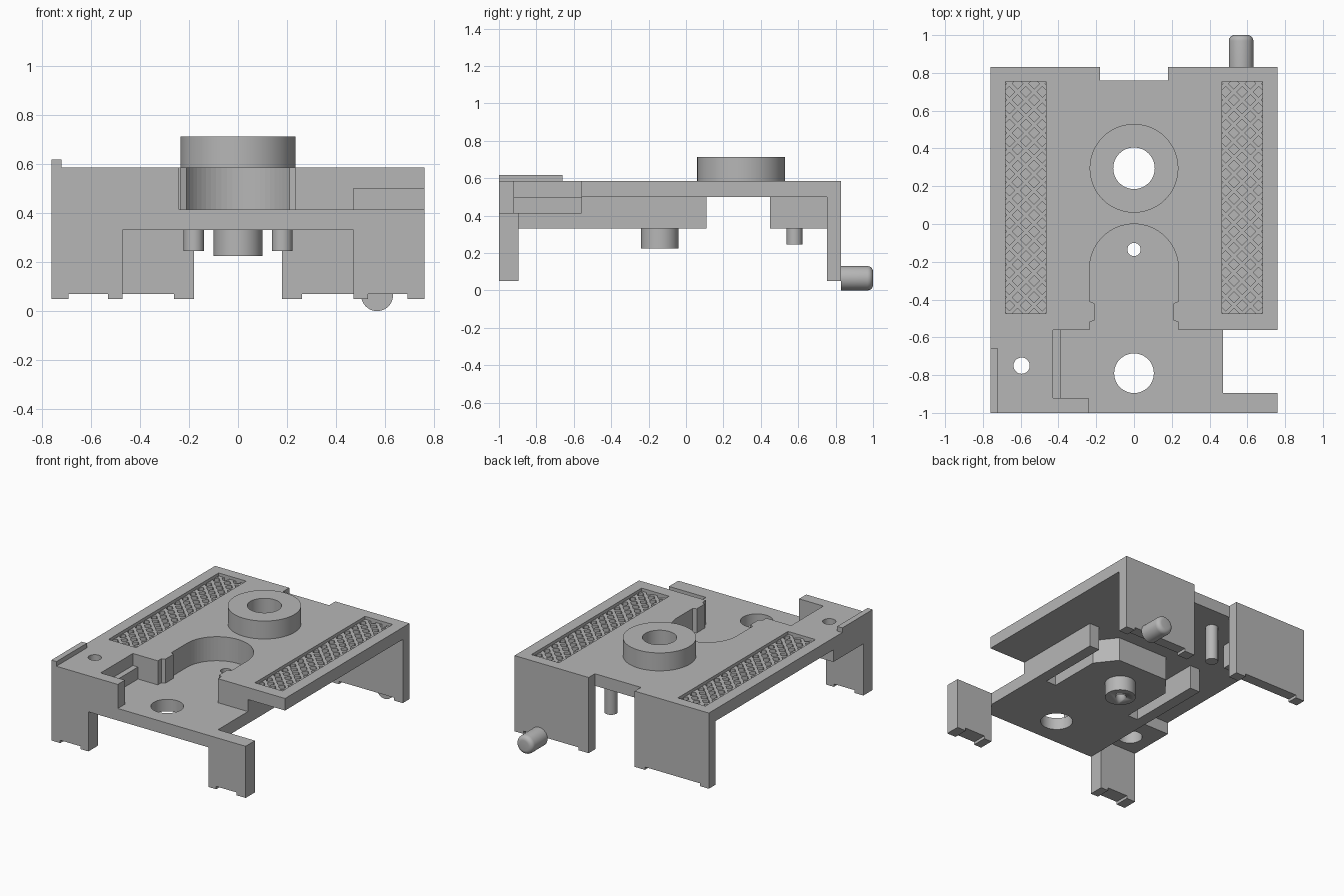
import bpy, bmesh
from math import pi, cos, sin
from mathutils import Vector, Matrix

if "Cube" in bpy.data.objects:
    bpy.data.objects.remove(bpy.data.objects["Cube"])

GREY = (0.47, 0.47, 0.47, 1)
grey = bpy.data.materials.new("plain_grey")
grey.use_nodes = True
grey.diffuse_color = GREY
grey.node_tree.nodes["Principled BSDF"].inputs["Base Color"].default_value = GREY


def finish(name, bm, smooth=False):
    bmesh.ops.recalc_face_normals(bm, faces=bm.faces)
    me = bpy.data.meshes.new(name)
    bm.to_mesh(me)
    bm.free()
    me.materials.append(grey)
    ob = bpy.data.objects.new(name, me)
    bpy.context.collection.objects.link(ob)
    if smooth:
        select(ob)
        bpy.ops.object.shade_smooth_by_angle(angle=0.6)
    return ob


def select(ob):
    bpy.ops.object.select_all(action="DESELECT")
    ob.select_set(True)
    bpy.context.view_layer.objects.active = ob


def prism(name, pts, a, b, axis="z", smooth=False):
    """Extrude an outline along z, or an x-z outline along y."""
    bm = bmesh.new()
    place = (lambda p, h: (p[0], p[1], h)) if axis == "z" else (lambda p, h: (p[0], h, p[1]))
    face = bm.faces.new([bm.verts.new(place(p, a)) for p in pts])
    new = bmesh.ops.extrude_face_region(bm, geom=[face])["geom"]
    shift = Vector((0, 0, b - a)) if axis == "z" else Vector((0, b - a, 0))
    bmesh.ops.translate(bm, vec=shift, verts=[v for v in new if isinstance(v, bmesh.types.BMVert)])
    return finish(name, bm, smooth)


def box(name, x0, x1, y0, y1, z0, z1):
    return prism(name, [(x0, y0), (x1, y0), (x1, y1), (x0, y1)], z0, z1)


def circle(x, y, r, n=48):
    return [(x + r * cos(2 * pi * i / n), y + r * sin(2 * pi * i / n)) for i in range(n)]


def rod(name, x, y, r, z0, z1):
    return prism(name, circle(x, y, r), z0, z1, smooth=True)


def cut(ob, cutter):
    mod = ob.modifiers.new("cut", "BOOLEAN")
    mod.operation, mod.solver, mod.object = "DIFFERENCE", "EXACT", cutter
    select(ob)
    bpy.ops.object.modifier_apply(modifier=mod.name)
    bpy.data.objects.remove(cutter)


def drill(ob, x, y, r, z0=-1, z1=2):
    cut(ob, rod("drill", x, y, r, z0, z1))


def flip(pts):
    return [(-x, y) for x, y in reversed(pts)]


# Outline of the arched recess, left edge to right edge
R = 0.235
jamb = [(-R, -0.56), (-R, -0.52), (-0.21, -0.51), (-0.21, -0.42), (-R, -0.41)]
arch = [(R * cos(pi - pi * i / 32), -R + R * sin(pi * i / 32)) for i in range(33)]
recess = jamb + arch + flip(jamb)

# Top plate with rear notch and arched recess
back = [(0.76, 0.83), (0.18, 0.83), (0.18, 0.76)]
plate = prism("top_plate", [(-0.76, -1), (-0.24, -1), (-0.24, -0.92), (-0.43, -0.92), (-0.43, -0.56)]
              + recess + [(0.76, -0.56)] + back + flip(back), 0.5, 0.585)
RING_Y = 0.295
drill(plate, 0, RING_Y, 0.11)
drill(plate, -0.595, -0.75, 0.043)

# Sunken grip panels with a diagonal lattice
PY0, PY1, PX0, PX1 = -0.475, 0.755, 0.465, 0.68


def lattice(name, x0, x1):
    bm = bmesh.new()
    pitch, cx = 0.087, (x0 + x1) / 2
    for turn in (pi / 4, -pi / 4):
        for i in range(-2, 18):
            m = (Matrix.Translation((cx, PY0 + i * pitch, 0.547)) @ Matrix.Rotation(turn, 4, "Z")
                 @ Matrix.Diagonal((0.6, 0.021, 0.034, 1)))
            bmesh.ops.create_cube(bm, size=1, matrix=m)
    for co, no in (((x0, 0, 0), (-1, 0, 0)), ((x1, 0, 0), (1, 0, 0)),
                   ((0, PY0, 0), (0, -1, 0)), ((0, PY1, 0), (0, 1, 0))):
        bmesh.ops.bisect_plane(bm, geom=bm.verts[:] + bm.edges[:] + bm.faces[:],
                               plane_co=co, plane_no=no, clear_outer=True)
    return finish(name, bm)


for side, x0, x1 in (("left", PX0, PX1), ("right", -PX1, -PX0)):
    cut(plate, box("panel_cutter", x0, x1, PY0, PY1, 0.53, 0.7))
    lattice(side + "_grip_lattice", x0, x1)

# Raised ring
ring = rod("raised_ring", 0, RING_Y, R, 0.58, 0.712)
drill(ring, 0, RING_Y, 0.11)
select(ring)
bpy.ops.object.shade_smooth_by_angle(angle=0.6)

# Lower floor with side ribs and a chamfered bowl
rib = [(0.47, 0.11), (0.39, 0.11), (0.39, -0.43), (0.31, -0.43), (0.31, -0.05), (0.2, 0.09)]
rear = rib + flip(rib)
floor = prism("lower_floor", [(-0.47, -1), (0.47, -1)] + rear, 0.33, 0.415)
drill(floor, 0, -0.79, 0.105)
drill(floor, 0, -0.135, 0.035)
prism("recess_walls", recess + [(0.47, -0.56)] + rear + [(-0.47, -0.56)], 0.415, 0.5)

# Hollow post under the recess
post = rod("hollow_post", 0, -0.14, 0.1, 0.225, 0.33)
drill(post, 0, -0.135, 0.035)

# Front corner block, with ledge, short wall and counterbore
block = box("corner_block", -0.76, -0.39, -0.92, -0.56, 0.415, 0.5)
drill(block, -0.595, -0.75, 0.08)
box("front_wall", -0.76, -0.24, -1, -0.92, 0.415, 0.5)
box("corner_lip", -0.76, -0.72, -1, -0.66, 0.585, 0.618)


# Legs with small feet, plus rear ribs and pegs on both sides
def leg(name, inner, foot, y0, y1, top, s):
    pts = [(inner, 0.05), (foot, 0.05), (foot, 0.07), (0.69, 0.07), (0.69, 0.05),
           (0.76, 0.05), (0.76, top), (inner, top)]
    prism(name, [(s * x, z) for x, z in pts], y0, y1, axis="y")


for side, s in (("left", 1), ("right", -1)):
    leg(side + "_front_leg", 0.47, 0.53, -1, -0.895, 0.415, s)
    leg(side + "_rear_wall", 0.18, 0.26, 0.755, 0.83, 0.5, s)
    xs = sorted((s * 0.39, s * 0.47))
    box(side + "_rear_rib", xs[0], xs[1], 0.45, 0.755, 0.33, 0.5)
    rod(side + "_peg", s * 0.18, 0.58, 0.042, 0.245, 0.5)

# Rear pin with rounded tip
pin = prism("rear_pin", circle(0.567, 0.065, 0.065), 0.83, 1.0, axis="y")
bm = bmesh.new()
bm.from_mesh(pin.data)
tip = [e for e in bm.edges if all(v.co.y > 0.99 for v in e.verts)]
bmesh.ops.bevel(bm, geom=tip, offset=0.03, segments=5, profile=0.5, affect="EDGES")
bm.to_mesh(pin.data)
bm.free()
select(pin)
bpy.ops.object.shade_smooth_by_angle(angle=0.6)
